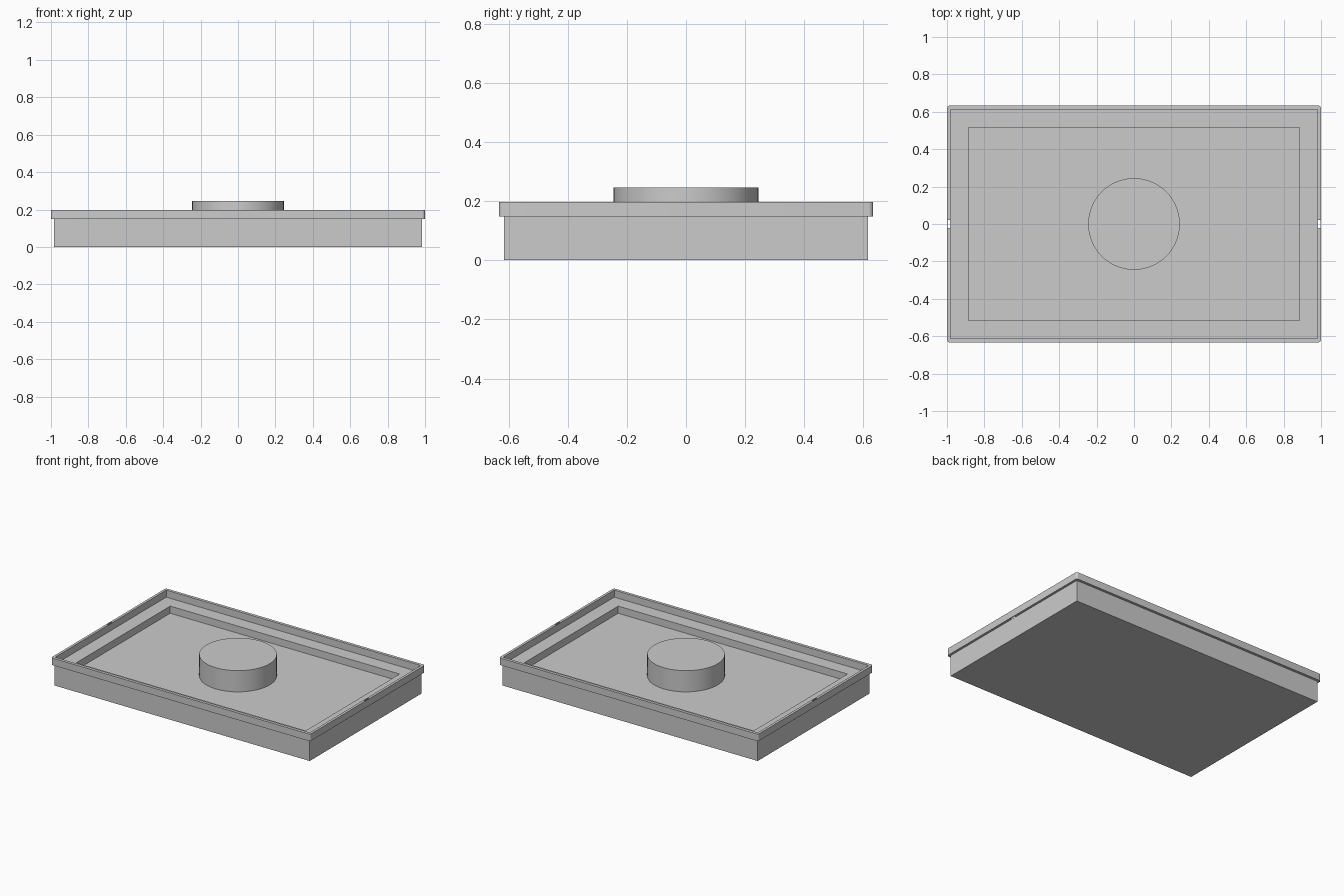
import bpy
import bmesh
from math import radians

old = bpy.data.objects.get("Cube")
if old:
    bpy.data.objects.remove(old, do_unlink=True)

# Single plain grey
grey = bpy.data.materials.new("plain grey")
grey.use_nodes = True
colour = (0.6, 0.6, 0.6, 1)
grey.diffuse_color = colour
grey.node_tree.nodes["Principled BSDF"].inputs["Base Color"].default_value = colour

BASE_TOP, RIM_TOP, FLOOR = 0.148, 0.197, 0.098


def box(name, hx, hy, z0, z1, x=0, corner=0):
    """Box from half sizes and a height range, with optional rounded upright edges."""
    bm = bmesh.new()
    bmesh.ops.create_cube(bm, size=1)
    for v in bm.verts:
        v.co.x = x + 2 * hx * v.co.x
        v.co.y *= 2 * hy
        v.co.z = z1 if v.co.z > 0 else z0
    if corner:
        upright = [e for e in bm.edges if abs(e.verts[0].co.z - e.verts[1].co.z) > 0.01]
        bmesh.ops.bevel(bm, geom=upright, offset=corner, segments=6, profile=0.5, affect='EDGES')
    mesh = bpy.data.meshes.new(name)
    bm.to_mesh(mesh)
    bm.free()
    mesh.materials.append(grey)
    obj = bpy.data.objects.new(name, mesh)
    bpy.context.collection.objects.link(obj)
    return obj


def activate(obj):
    bpy.ops.object.select_all(action='DESELECT')
    obj.select_set(True)
    bpy.context.view_layer.objects.active = obj


def cut(obj, cutter):
    """Subtract the cutter for good, then remove it."""
    activate(obj)
    mod = obj.modifiers.new("cut", 'BOOLEAN')
    mod.operation = 'DIFFERENCE'
    mod.solver = 'EXACT'
    mod.object = cutter
    bpy.ops.object.modifier_apply(modifier=mod.name)
    bpy.data.objects.remove(cutter, do_unlink=True)


# Tray base with a shallow rectangular recess
base = box("tray_base", 0.984, 0.615, 0, BASE_TOP)
cut(base, box("recess_cutter", 0.885, 0.517, FLOOR, 0.3))

# Overhanging rim with rounded outer corners
rim = box("rim", 1.0, 0.633, BASE_TOP, RIM_TOP, corner=0.016)
cut(rim, box("opening_cutter", 0.982, 0.612, 0.1, 0.3))

# Narrow slot down through the middle of each short rim wall
for side in (-1, 1):
    cut(rim, box("slot_cutter", 0.006, 0.021, 0.1, 0.3, x=side * 0.991))
activate(rim)
bpy.ops.object.shade_smooth_by_angle(angle=radians(30))

# Round central boss
bpy.ops.mesh.primitive_cylinder_add(vertices=64, radius=0.245, depth=0.148,
                                    location=(0, 0, FLOOR + 0.074))
boss = bpy.context.object
boss.name = "round_boss"
boss.data.materials.append(grey)
bpy.ops.object.shade_smooth_by_angle(angle=radians(30))
